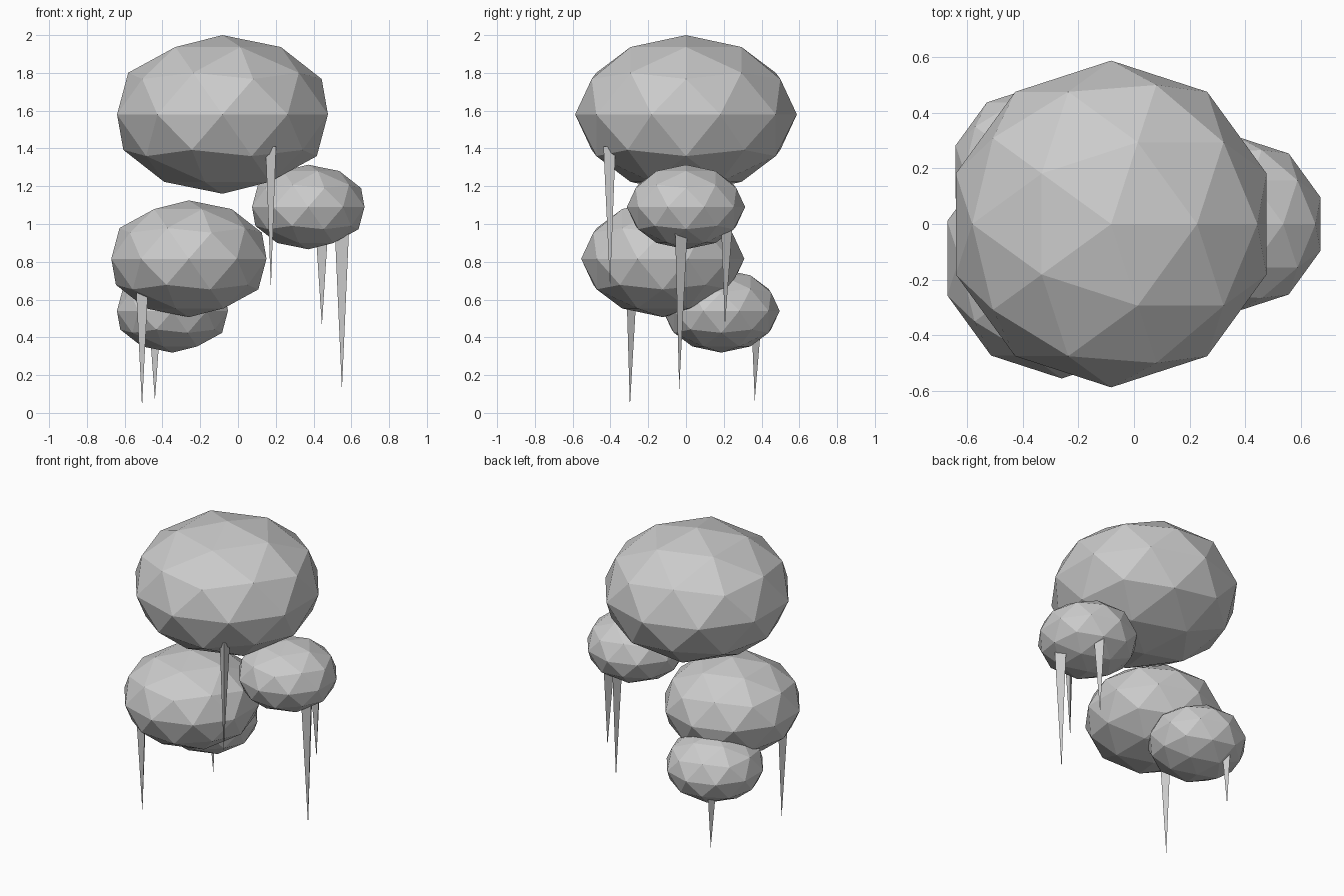
import bpy, math
from mathutils import Vector

if "Cube" in bpy.data.objects:
    bpy.data.objects.remove(bpy.data.objects["Cube"])


# Faceted, slightly flattened puff
def puff(name, center, r):
    bpy.ops.mesh.primitive_ico_sphere_add(subdivisions=2, radius=1, location=center)
    o = bpy.context.object
    o.name = name
    o.scale = (r, r, r * 0.715)


# Three-sided spike hanging from base centre to a point
def spike(name, base, tip, r, turn=0):
    bpy.ops.mesh.primitive_cone_add(vertices=3, radius1=0, radius2=1, depth=1)
    o = bpy.context.object
    o.name = name
    base, tip = Vector(base), Vector(tip)
    c, s = math.cos(turn), math.sin(turn)
    for v in o.data.vertices:
        x, y = v.co.x * r, v.co.y * r
        p = tip.lerp(base, v.co.z + 0.5)
        v.co = p + Vector((x * c - y * s, x * s + y * c, 0))


puff("top_puff", (-0.082, 0, 1.58), 0.587)
puff("middle_puff", (-0.26, -0.123, 0.816), 0.432)
puff("side_puff", (0.372, 0, 1.09), 0.313)
puff("lower_puff", (-0.347, 0.187, 0.54), 0.309)

spike("front_spike", (0.183, -0.405, 1.41), (0.174, -0.402, 0.66), 0.037, math.radians(-150))
spike("side_spike_long", (0.55, -0.036, 1.0), (0.55, -0.036, 0.12), 0.045)
spike("side_spike_short", (0.444, 0.206, 0.99), (0.444, 0.206, 0.46), 0.040)
spike("middle_spike", (-0.508, -0.297, 0.68), (-0.508, -0.297, 0.03), 0.038)
spike("lower_spike", (-0.44, 0.364, 0.46), (-0.44, 0.364, 0.065), 0.033)
